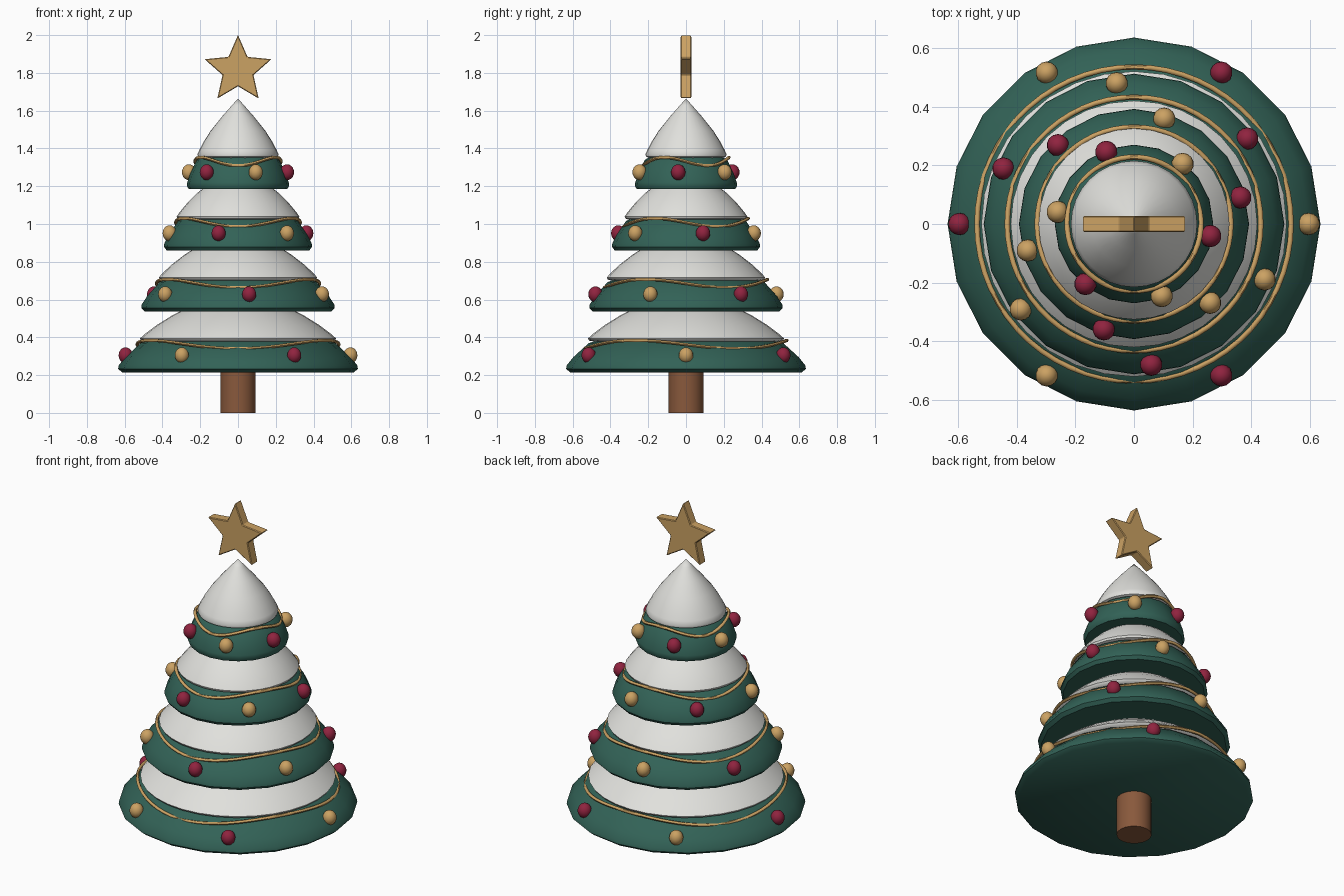
import bpy, bmesh, math
from math import sin, cos, pi, radians

cube = bpy.data.objects.get("Cube")
if cube:
    bpy.data.objects.remove(cube, do_unlink=True)


def material(name, r, g, b):
    m = bpy.data.materials.new(name)
    m.use_nodes = True
    m.diffuse_color = (r, g, b, 1)
    m.node_tree.nodes["Principled BSDF"].inputs["Base Color"].default_value = (r, g, b, 1)
    return m


GREEN = material("pine green", .032, .122, .094)
SNOW = material("snow white", .75, .75, .72)
BARK = material("bark brown", .25, .10, .045)
GOLD = material("gold", .60, .36, .125)
RED = material("berry red", .28, .017, .05)


def finish(bm, name, mat, angle=40):
    bmesh.ops.recalc_face_normals(bm, faces=bm.faces)
    mesh = bpy.data.meshes.new(name)
    bm.to_mesh(mesh)
    bm.free()
    obj = bpy.data.objects.new(name, mesh)
    bpy.context.collection.objects.link(obj)
    mesh.materials.append(mat)
    bpy.ops.object.select_all(action='DESELECT')
    obj.select_set(True)
    bpy.context.view_layer.objects.active = obj
    if angle:
        bpy.ops.object.shade_smooth_by_angle(angle=radians(angle))
    return obj


def lathe(name, profile, sides, mat, angle=40):
    """Revolve (radius, z) points around the z axis."""
    bm = bmesh.new()
    verts = [bm.verts.new((r, 0, z)) for r, z in profile]
    edges = [bm.edges.new(pair) for pair in zip(verts, verts[1:])]
    bmesh.ops.spin(bm, geom=verts + edges, axis=(0, 0, 1), cent=(0, 0, 0),
                   angle=2 * pi, steps=sides)
    bmesh.ops.remove_doubles(bm, verts=bm.verts, dist=.0005)
    return finish(bm, name, mat, angle)


def garland(name, radius, z, wave, thickness=.009, steps=60, sides=6):
    """Closed tube that rises and dips three times around the tree."""
    bm = bmesh.new()
    rings = []
    for i in range(steps):
        a = 2 * pi * i / steps
        ring = []
        for j in range(sides):
            t = 2 * pi * j / sides
            r = radius + thickness * cos(t)
            ring.append(bm.verts.new((r * cos(a), r * sin(a),
                                      z - wave * sin(3 * a) + thickness * sin(t))))
        rings.append(ring)
    for i, ring in enumerate(rings):
        following = rings[(i + 1) % steps]
        for j in range(sides):
            k = (j + 1) % sides
            bm.faces.new((ring[j], following[j], following[k], ring[k]))
    finish(bm, name, GOLD, 60)


def bauble(name, x, y, z, mat):
    bm = bmesh.new()
    bmesh.ops.create_uvsphere(bm, u_segments=14, v_segments=10, radius=.038)
    bmesh.ops.scale(bm, vec=(1, 1, 1.1), verts=bm.verts)
    finish(bm, name, mat, 60).location = (x, y, z)


# Trunk
lathe("trunk", [(0, 0), (.093, 0), (.093, .24), (0, .24)], 20, BARK)

# Tiers: branch radius, snow radius, garland radius, bauble radius
tiers = [(.635, .52, .535, .595), (.512, .42, .432, .483),
         (.392, .325, .33, .373), (.27, .215, .228, .263)]
branch = [(0, 0), (.965, 0), (1, .018), (.995, .036), (.94, .08),
          (.81, .155), (.6, .19), (0, .2)]
snow = [(0, .17), (.9, .17), (.985, .178), (1, .19), (.95, .215),
        (.83, .265), (.67, .32), (.4, .395), (.15, .458), (0, .495)]

for i, (branch_r, snow_r, garland_r, bauble_r) in enumerate(tiers):
    base = .215 + .323 * i
    n = str(i + 1)
    lathe("branches_" + n, [(r * branch_r, base + z) for r, z in branch], 20, GREEN)
    lathe("snow_" + n, [(r * snow_r, base + z * (.97 if i == 3 else .94))
                        for r, z in snow], 32, SNOW, 50)
    garland("garland_" + n, garland_r, base + .147, .022)
    for k in range(6):
        a = radians(60 * k - 23 * i)
        bauble(f"bauble_{n}_{k + 1}", bauble_r * cos(a), bauble_r * sin(a),
               base + .09, RED if k % 2 else GOLD)

# Star topper
bm = bmesh.new()
points = []
for k in range(10):
    a = pi / 2 + k * pi / 5
    r = .086 if k % 2 else .186
    points.append(bm.verts.new((r * cos(a), -.028, 1.815 + r * sin(a))))
face = bm.faces.new(points)
side = bmesh.ops.extrude_face_region(bm, geom=[face])["geom"]
bmesh.ops.translate(bm, vec=(0, .056, 0),
                    verts=[v for v in side if isinstance(v, bmesh.types.BMVert)])
star = finish(bm, "star", GOLD, 0)
bevel = star.modifiers.new("soft edge", 'BEVEL')
bevel.width = .004
bevel.segments = 1
